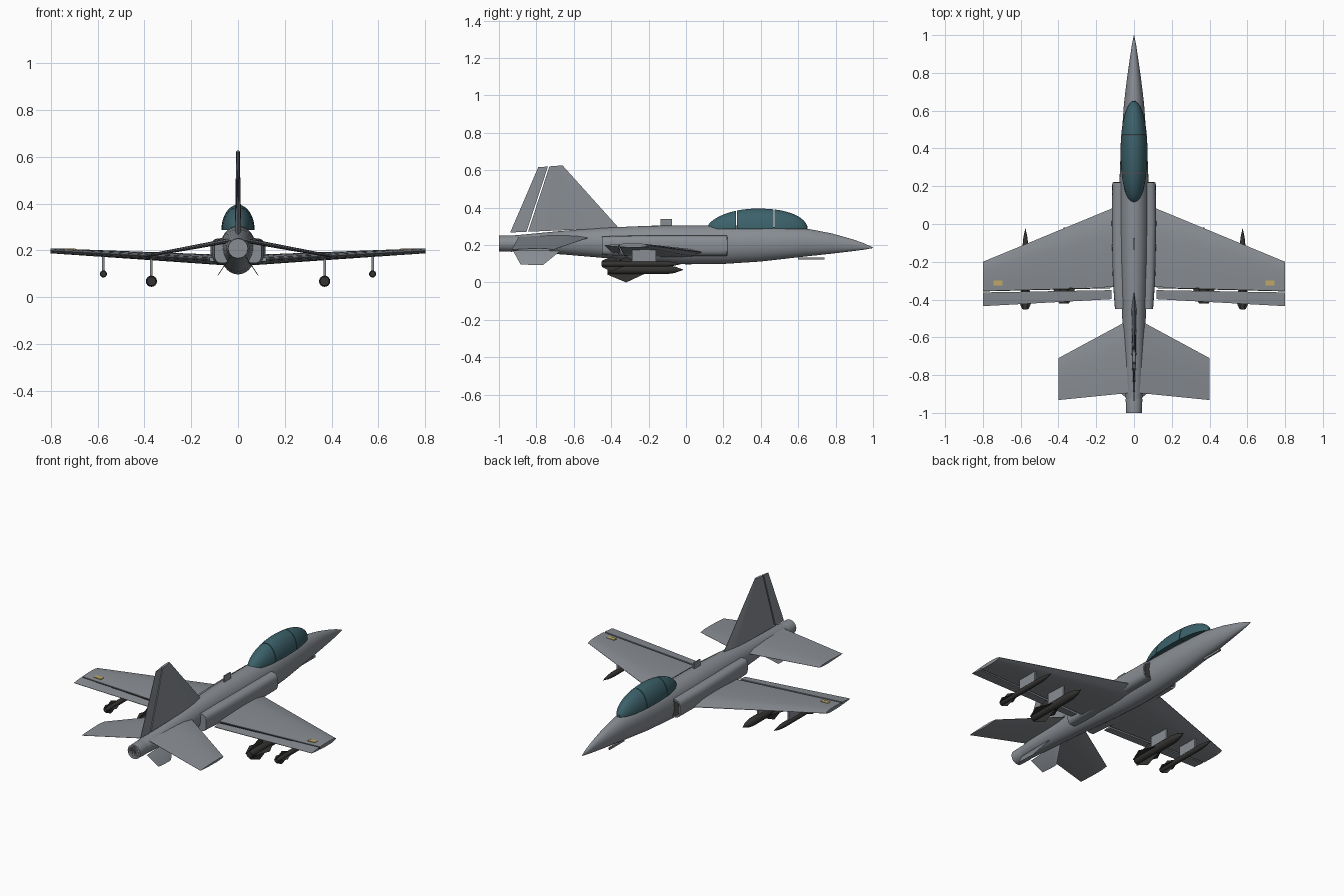
import bpy, bmesh, math
from mathutils import Vector as V

if "Cube" in bpy.data.objects:
    bpy.data.objects.remove(bpy.data.objects["Cube"])


def mat(name, r, g, b):
    m = bpy.data.materials.new(name)
    m.diffuse_color = (r, g, b, 1)
    m.use_nodes = True
    m.node_tree.nodes["Principled BSDF"].inputs["Base Color"].default_value = m.diffuse_color
    return m


GREY = mat("airframe_grey", 0.25, 0.27, 0.295)
GLASS = mat("canopy_teal", 0.045, 0.12, 0.145)
DARK = mat("weapon_dark", 0.035, 0.034, 0.032)
HOLE = mat("opening_dark", 0.05, 0.05, 0.052)
YELLOW = mat("marker_yellow", 0.52, 0.39, 0.13)


def finish(name, bm, m, angle=35):
    bmesh.ops.recalc_face_normals(bm, faces=bm.faces)
    me = bpy.data.meshes.new(name)
    bm.to_mesh(me)
    bm.free()
    me.materials.append(m)
    ob = bpy.data.objects.new(name, me)
    bpy.context.collection.objects.link(ob)
    bpy.ops.object.select_all(action='DESELECT')
    ob.select_set(True)
    bpy.context.view_layer.objects.active = ob
    bpy.ops.object.shade_smooth_by_angle(angle=math.radians(angle))
    return ob


def loft(name, rings, m, angle=35):
    """Skin closed rings of equal length and cap both ends."""
    bm = bmesh.new()
    rows = [[bm.verts.new(p) for p in r] for r in rings]
    n = len(rows[0])
    for a, b in zip(rows, rows[1:]):
        for i in range(n):
            j = (i + 1) % n
            bm.faces.new((a[i], a[j], b[j], b[i]))
    bm.faces.new(rows[0])
    bm.faces.new(rows[-1])
    return finish(name, bm, m, angle)


def oval(x, y, z, rx, rz, n=32, power=1.0):
    pts = []
    for i in range(n):
        a = 2 * math.pi * i / n
        c, s = math.cos(a), math.sin(a)
        pts.append(V((x + rx * math.copysign(abs(c) ** power, c), y,
                      z + rz * math.copysign(abs(s) ** power, s))))
    return pts


def section(le, te, normal, thick, u0, u1):
    """Part of an aerofoil between chord fractions u0 and u1."""
    le, te, normal = V(le), V(te), V(normal)
    up, low = [], []
    for i in range(7):
        u = u0 + (u1 - u0) * i / 6
        t = thick * (2.6 * math.sqrt(u) * (1 - u) * 0.5 + 0.04)
        p = le.lerp(te, u)
        up.append(p + normal * t)
        low.append(p - normal * t)
    return up + low[::-1]


def box(name, x0, x1, y0, y1, z0, z1, m):
    ring = lambda y: [V((x0, y, z0)), V((x1, y, z0)), V((x1, y, z1)), V((x0, y, z1))]
    return loft(name, [ring(y0), ring(y1)], m)


# Fuselage: y, top z, bottom z, half width
hull = [(-0.94, .250, .166, .042), (-0.85, .258, .163, .050), (-0.65, .277, .149, .057),
        (-0.45, .292, .132, .064), (-0.20, .303, .110, .074), (0.0, .305, .097, .079),
        (0.2, .305, .099, .078), (0.4, .301, .112, .070), (0.64, .289, .139, .053),
        (0.78, .262, .154, .036), (0.89, .231, .167, .020), (0.95, .210, .175, .011),
        (1.0, .187, .184, .001)]
loft("fuselage", [oval(0, y, (t + b) / 2, w, (t - b) / 2) for y, t, b, w in hull], GREY)

# Exhaust nozzle with dark mouth
loft("nozzle", [oval(0, y, .208, r, r) for y, r in ((-1, .042), (-.93, .044), (-.90, .04))], GREY)
loft("nozzle_mouth", [oval(0, y, .208, .037, .037) for y in (-1.0, -.98)], HOLE)

# Canopy in three glazed segments with fine gaps
def arch(y):
    u = (y - .38) / .27
    k = max(0.02, 1 - abs(u) ** (2.0 if u < 0 else 2.3)) ** (.6 if u < 0 else .5)
    w = max(0.02, 1 - abs(u) ** 2.2) ** .5
    pts = [V((.071 * w * math.cos(a), y, .287 + .108 * k * math.sin(a)))
           for a in (math.pi * i / 20 for i in range(21))]
    return pts


for name, a, b in (("rear_canopy", .11, .268), ("middle_canopy", .272, .468),
                   ("front_canopy", .472, .65)):
    ys = [a + (b - a) * (1 - math.cos(math.pi * i / 14)) / 2 for i in range(15)]
    loft(name, [arch(y) for y in ys], GLASS)

# Vertical tail: fixed fin and rudder
def fin_part(name, u0, u1):
    low = section((0, -.36, .292), (0, -.94, .267), (1, 0, 0), .026, u0[0], u1[0])
    top = section((0, -.66, .626), (0, -.79, .616), (1, 0, 0), .014, u0[1], u1[1])
    loft(name, [low, top], GREY)


fin_part("tail_fin", (0, 0), (.835, .54))
fin_part("rudder", (.85, .60), (1, 1))

# Small upper aerial and nose probe
box("upper_aerial", -.004, .004, -.135, -.075, .29, .34, GREY)
box("nose_probe", -.005, .005, .60, .74, .122, .134, GREY)

# Missile or bomb: body of rotation plus four thin fins
def store(name, x, z, r, y0, y1, span, fin_y):
    prof = [(y0, r * .8), (y0 + .03, r), (y1 - .09, r), (y1 - .045, r * .72), (y1, .001)]
    loft(name, [oval(x, y, z, k, k, 16) for y, k in prof], DARK)
    bm = bmesh.new()
    rear, mid, front = fin_y
    for i in range(4):
        a = math.pi / 2 * i
        d = V((math.cos(a), 0, math.sin(a)))
        pts = [(rear, r * .5), (rear, r * 1.1), (mid, span), (front, r * .9)]
        bm.faces.new([bm.verts.new(V((x, y, z)) + d * k) for y, k in pts])
    finish(name + "_fins", bm, DARK)


for s, side in ((-1, "left_"), (1, "right_")):
    # Side air intake with dark mouth
    duct = [(-.45, .035, .050), (-.30, .046, .054), (0, .052, .056), (.22, .049, .055)]
    loft(side + "intake", [oval(s * .066, y, .196, rx, rz, 28, .65) for y, rx, rz in duct], GREY)
    loft(side + "intake_mouth", [oval(s * .066, y, .196, .042, .047, 28, .65)
                                 for y in (.20, .222)], HOLE)

    # Main wing with dihedral, and its flap
    def wing_part(name, x0, u0, u1):
        zr = .158 + (x0 - .05) * .053
        le_y = .11 - (x0 - .05) * .413
        root = section((s * x0, le_y, zr), (s * x0, -.398, zr), (0, 0, 1), .042, u0[0], u1[0])
        tip = section((s * .8, -.2, .198), (s * .8, -.435, .198), (0, 0, 1), .02, u0[1], u1[1])
        loft(name, [root, tip], GREY)

    wing_part(side + "wing", .05, (0, 0), (.87, .65))
    wing_part(side + "flap", .12, (.90, .69), (1, 1))

    # Dark hinge line along the wing's rear edge
    box_pts = lambda x, y, z: [V((s * x, y, z - .004)), V((s * x, y - .005, z - .004)),
                               V((s * x, y - .005, z + .004)), V((s * x, y, z + .004))]
    loft(side + "hinge_line", [box_pts(.12, -.335, .164), box_pts(.8, -.352, .199)], DARK)

    # Yellow wing marker, laid on the upper skin
    xs = sorted((s * .695, s * .745))
    box(side + "wing_marker", xs[0], xs[1], -.325, -.30, .199, .2075, YELLOW)

    # Drooping tailplane
    loft(side + "tailplane", [
        section((s * .03, -.51, .243), (s * .03, -.895, .243), (0, 0, 1), .02, 0, 1),
        section((s * .4, -.71, .175), (s * .4, -.932, .175), (0, 0, 1), .012, 0, 1)], GREY)

    # Ventral fin, splayed outward
    n = (s * .83, 0, -.55)
    loft(side + "ventral_fin", [
        section((s * .035, -.67, .17), (s * .035, -.925, .17), n, .008, 0, 1),
        section((s * .085, -.765, .093), (s * .085, -.885, .097), n, .005, 0, 1)], GREY)

    # Pylons and stores
    for where, x, z0, z1 in (("inner_pylon", .37, .085, .176), ("outer_pylon", .575, .105, .186)):
        box(side + where, s * x - .005, s * x + .005, -.29, -.16, z0, z1, GREY)
    store(side + "bomb", s * .37, .068, .024, -.42, -.015, .068, (-.42, -.32, -.22))
    store(side + "missile", s * .575, .099, .015, -.453, -.025, .04, (-.45, -.40, -.33))
